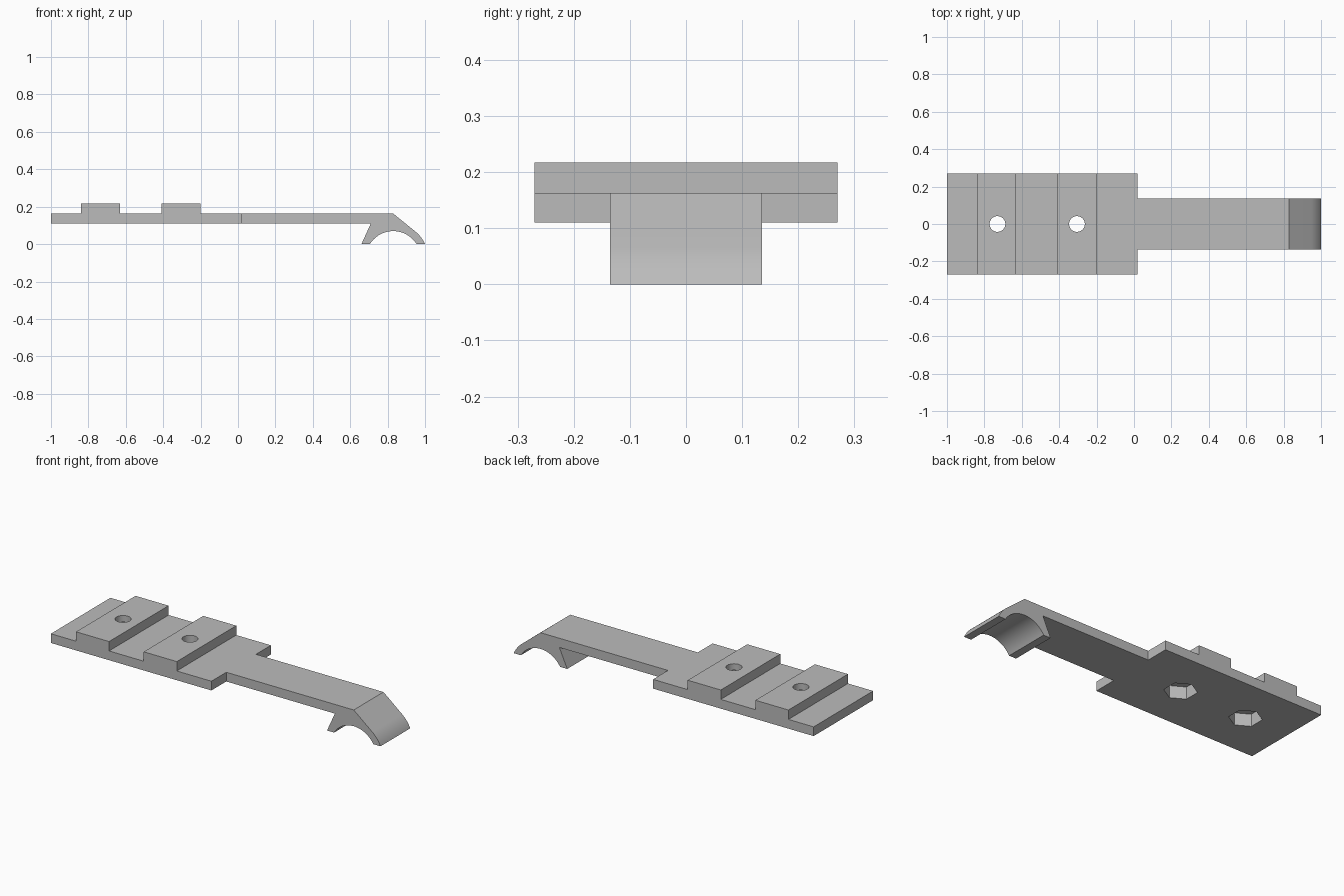
import bpy, bmesh, math
from mathutils import Matrix

cube = bpy.data.objects.get("Cube")
if cube:
    bpy.data.objects.remove(cube, do_unlink=True)

grey = bpy.data.materials.new("plain_grey")
grey.use_nodes = True
colour = (0.5, 0.5, 0.5, 1)
grey.diffuse_color = colour
grey.node_tree.nodes["Principled BSDF"].inputs["Base Color"].default_value = colour

BASE, TOP, RIB = 0.11, 0.163, 0.217   # underside, plate top, rib top
STEP = 0.02                           # where the plate narrows to the arm
HOLES = (-0.73, -0.305)


def to_object(bm, name):
    bmesh.ops.recalc_face_normals(bm, faces=bm.faces)
    mesh = bpy.data.meshes.new(name)
    bm.to_mesh(mesh)
    bm.free()
    mesh.materials.append(grey)
    obj = bpy.data.objects.new(name, mesh)
    bpy.context.collection.objects.link(obj)
    return obj


def extrude_profile(name, points, half_width):
    """Extrude an x-z outline across the width."""
    bm = bmesh.new()
    face = bm.faces.new([bm.verts.new((x, -half_width, z)) for x, z in points])
    grown = bmesh.ops.extrude_face_region(bm, geom=[face])["geom"]
    verts = [v for v in grown if isinstance(v, bmesh.types.BMVert)]
    bmesh.ops.translate(bm, verts=verts, vec=(0, 2 * half_width, 0))
    return to_object(bm, name)


def prism(name, sides, radius, x, z0, z1, turn=0):
    bm = bmesh.new()
    place = Matrix.Translation((x, 0, (z0 + z1) / 2)) @ Matrix.Rotation(turn, 4, "Z")
    bmesh.ops.create_cone(bm, cap_ends=True, segments=sides, radius1=radius,
                          radius2=radius, depth=z1 - z0, matrix=place)
    return to_object(bm, name)


def combine(target, other, operation):
    other.hide_render = True
    mod = target.modifiers.new(operation.lower(), "BOOLEAN")
    mod.operation, mod.solver, mod.object = operation, "EXACT", other
    bpy.ops.object.select_all(action="DESELECT")
    bpy.context.view_layer.objects.active = target
    target.select_set(True)
    bpy.ops.object.modifier_apply(modifier=mod.name)
    bpy.data.objects.remove(other, do_unlink=True)


def arc(cx, cz, radius, start, end, steps):
    angles = [start + (end - start) * i / steps for i in range(steps + 1)]
    return [(cx + radius * math.cos(a), cz + radius * math.sin(a)) for a in angles]


# Mounting plate with two raised ribs
plate_outline = [(-1, BASE), (STEP, BASE), (STEP, TOP)]
for left, right in ((-0.41, -0.20), (-0.84, -0.63)):
    plate_outline += [(right, TOP), (right, RIB), (left, RIB), (left, TOP)]
plate_outline.append((-1, TOP))
body = extrude_profile("mounting_clip", plate_outline, 0.27)

# Arm ending in a curved clip: both arcs share one centre below the floor
cx, cz, inner, outer = 0.83, -0.077, 0.1466, 0.1866
low_in = math.asin(-cz / inner)
low_out = math.asin(-cz / outer)
tangent = math.asin(outer / (TOP - cz))
arm_outline = [(-0.05, TOP), (-0.05, BASE), (0.71, BASE), (0.66, 0)]
arm_outline += arc(cx, cz, inner, math.pi - low_in, low_in, 28)
arm_outline += arc(cx, cz, outer, low_out, tangent, 10)
arm_outline.append((cx, TOP))
arm = extrude_profile("arm", arm_outline, 0.135)
combine(body, arm, "UNION")

# Screw holes with hexagonal nut pockets underneath
for x in HOLES:
    combine(body, prism("screw_cutter", 40, 0.042, x, 0.05, 0.3), "DIFFERENCE")
    combine(body, prism("nut_cutter", 6, 0.086, x, 0.05, BASE + 0.07), "DIFFERENCE")

# Point the hexagons across the width and keep hard edges sharp
bpy.ops.object.select_all(action="DESELECT")
bpy.context.view_layer.objects.active = body
body.select_set(True)
bpy.ops.object.shade_smooth_by_angle(angle=math.radians(20))
